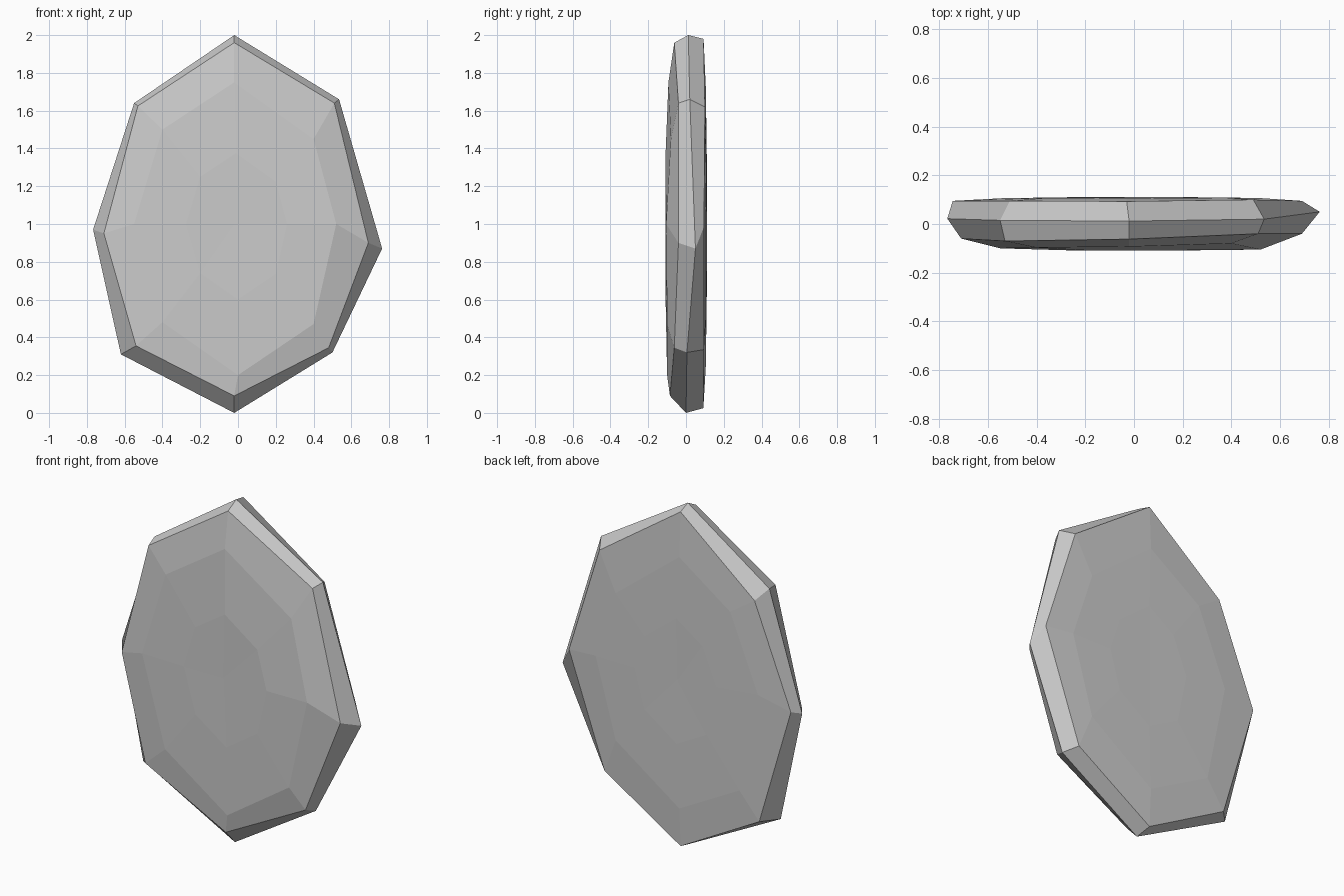
import bpy, bmesh

if "Cube" in bpy.data.objects:
    bpy.data.objects.remove(bpy.data.objects["Cube"])

# Eight-sided cross-sections, clockwise from the top corner: (x, y, z)
front_core = [(-.02, -.093, 1.75), (.40, -.08, 1.45), (.52, -.105, 1.0), (.40, -.10, .47),
              (0, -.10, .20), (-.40, -.102, .48), (-.55, -.10, 1.0), (-.40, -.097, 1.50)]
front_edge = [(-.02, -.062, 1.96), (.51, -.04, 1.64), (.69, -.04, .90), (.48, -.062, .345),
              (-.02, -.085, .09), (-.54, -.085, .355), (-.71, -.06, .95), (-.53, -.07, 1.625)]
girdle = [(-.02, .012, 2.0), (.535, .02, 1.66), (.763, .05, .87), (.50, .005, .32),
          (-.02, 0, 0), (-.62, .01, .31), (-.767, .022, .97), (-.55, .015, 1.64)]
back_edge = [(-.03, .093, 1.98), (.49, .10, 1.62), (.69, .095, .985), (.46, .095, .335),
             (-.03, .092, .025), (-.54, .095, .305), (-.745, .095, 1.0), (-.51, .095, 1.59)]
back_core = [(-.03, .105, 1.72), (.38, .108, 1.40), (.51, .107, 1.0), (.38, .107, .54),
             (-.03, .105, .25), (-.42, .106, .46), (-.54, .106, 1.05), (-.36, .107, 1.49)]


def shrink(ring, factor, y):
    """Smaller, flat copy of a ring for the middle of a face."""
    return [(x * factor, y, 1 + (z - 1) * factor) for x, _, z in ring]


rings = [shrink(front_core, .5, -.108), front_core, front_edge, girdle,
         back_edge, back_core, shrink(back_core, .5, .11)]

# Faceted flat stone, skinned from ring to ring and closed with fans
bm = bmesh.new()
loops = [[bm.verts.new(p) for p in ring] for ring in rings]
for a, b in zip(loops, loops[1:]):
    for i in range(8):
        j = (i + 1) % 8
        bm.faces.new((a[i], a[j], b[j], b[i]))
for loop, y in ((loops[0], -.106), (loops[-1], .108)):
    tip = bm.verts.new((-.02, y, 1.0))
    for i in range(8):
        bm.faces.new((loop[i], loop[(i + 1) % 8], tip))
bmesh.ops.recalc_face_normals(bm, faces=bm.faces)

mesh = bpy.data.meshes.new("flat_stone")
bm.to_mesh(mesh)
bm.free()
stone = bpy.data.objects.new("flat_stone", mesh)
bpy.context.collection.objects.link(stone)

# Plain grey surface
grey = bpy.data.materials.new("stone_grey")
grey.diffuse_color = (.6, .6, .6, 1)
grey.use_nodes = True
grey.node_tree.nodes["Principled BSDF"].inputs["Base Color"].default_value = grey.diffuse_color
mesh.materials.append(grey)
